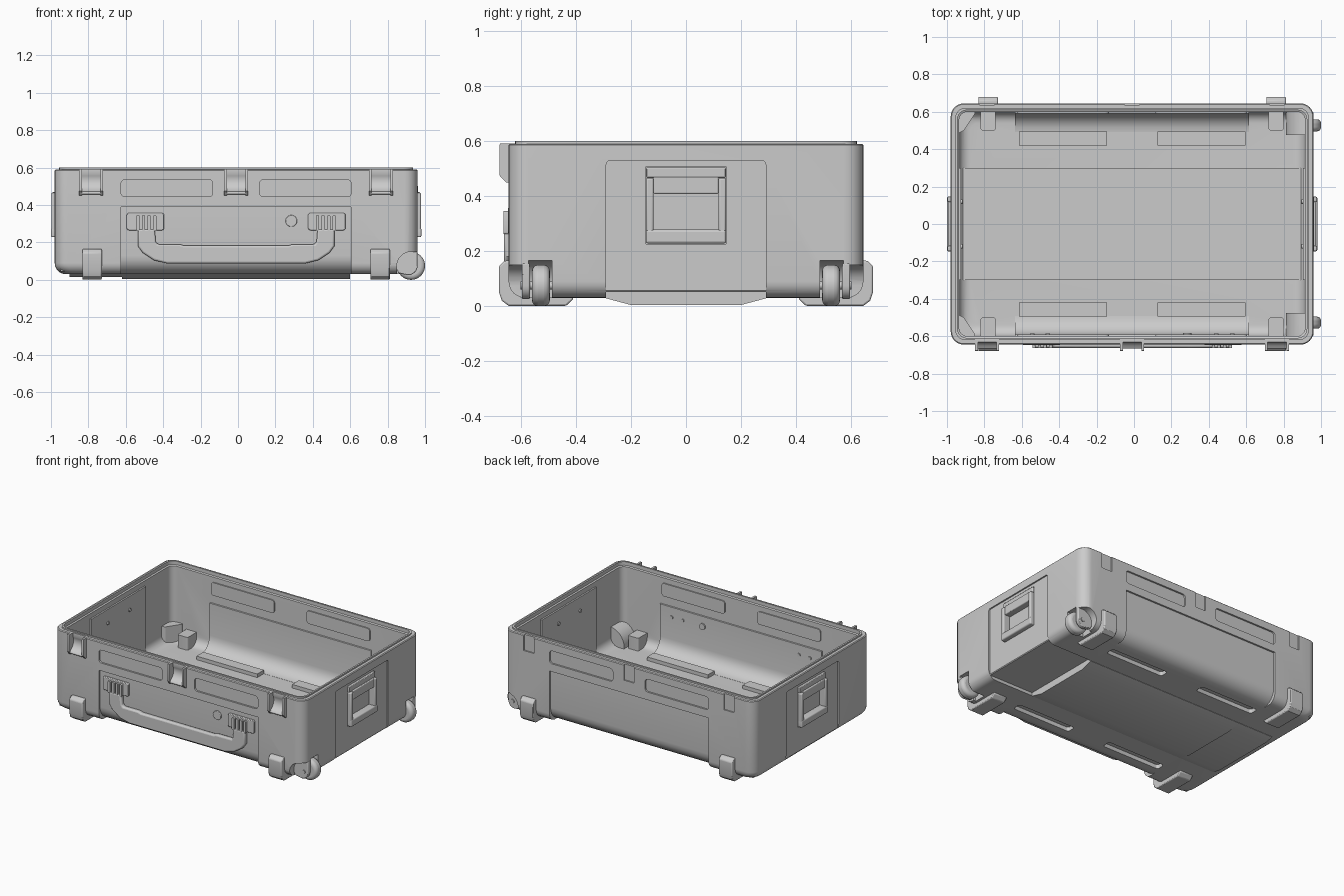
import bpy, bmesh, math
from math import sin, cos, pi, radians

if "Cube" in bpy.data.objects:
    bpy.data.objects.remove(bpy.data.objects["Cube"])

OX = -0.01   # case is symmetric about this x


def finish(name, bm, bevel=0, segs=3):
    bmesh.ops.recalc_face_normals(bm, faces=bm.faces[:])
    me = bpy.data.meshes.new(name)
    bm.to_mesh(me)
    bm.free()
    ob = bpy.data.objects.new(name, me)
    bpy.context.collection.objects.link(ob)
    me.shade_smooth()
    me.set_sharp_from_angle(angle=radians(32))
    if bevel:
        m = ob.modifiers.new("bevel", 'BEVEL')
        m.width, m.segments, m.limit_method, m.angle_limit = bevel, segs, 'ANGLE', radians(40)
    return ob


def prism(name, pts, axis, lo, hi, bevel=0, segs=3):
    """Extrude a 2D outline along an axis: x->(y,z), y->(x,z), z->(x,y)."""
    def place(u, v, w):
        p = {'x': (w, u, v), 'y': (u, w, v), 'z': (u, v, w)}[axis]
        return (p[0] + OX, p[1], p[2])
    bm = bmesh.new()
    a = [bm.verts.new(place(u, v, lo)) for u, v in pts]
    b = [bm.verts.new(place(u, v, hi)) for u, v in pts]
    n = len(pts)
    bm.faces.new(a)
    bm.faces.new(b)
    for i in range(n):
        bm.faces.new((a[i], a[(i + 1) % n], b[(i + 1) % n], b[i]))
    return finish(name, bm, bevel, segs)


def rrect(u0, u1, v0, v1, r=0.0, n=5):
    if r <= 0:
        return [(u0, v0), (u1, v0), (u1, v1), (u0, v1)]
    out = []
    for k, (cu, cv) in enumerate([(u1 - r, v1 - r), (u0 + r, v1 - r), (u0 + r, v0 + r), (u1 - r, v0 + r)]):
        out += [(cu + r * cos(pi / 2 * (k + i / n)), cv + r * sin(pi / 2 * (k + i / n))) for i in range(n + 1)]
    return out


def circle(u, v, r, n=32):
    return [(u + r * cos(2 * pi * i / n), v + r * sin(2 * pi * i / n)) for i in range(n)]


def arc(u, v, r, a0, a1, n=6):
    return [(u + r * cos(radians(a0 + (a1 - a0) * i / n)), v + r * sin(radians(a0 + (a1 - a0) * i / n)))
            for i in range(n + 1)]


def span(s, a, b):
    return sorted((s * a, s * b))


# Hollow shell: stacked rounded rectangles, outside up, over the rim, inside down
HX, HY = 0.97, 0.645
layers = [(0.06 - 0.06 * sin(pi / 12 * i), 0.09 - 0.06 * cos(pi / 12 * i), 0.07) for i in range(7)]
layers += [(0, 0.585, 0.07), (0.005, 0.59, 0.065), (0.024, 0.59, 0.055), (0.024, 0.6, 0.055),
           (0.036, 0.6, 0.05), (0.036, 0.575, 0.05), (0.045, 0.57, 0.045)]
layers += [(0.105 - 0.06 * cos(pi / 12 * i), 0.12 - 0.06 * sin(pi / 12 * i), 0.045) for i in range(7)]
bm = bmesh.new()
rings = [[bm.verts.new((x + OX, y, z)) for x, y in rrect(-HX + d, HX - d, -HY + d, HY - d, r, 6)]
         for d, z, r in layers]
for r0, r1 in zip(rings, rings[1:]):
    for i in range(len(r0)):
        j = (i + 1) % len(r0)
        bm.faces.new((r0[i], r0[j], r1[j], r1[i]))
bm.faces.new(rings[0])
bm.faces.new(rings[-1])
shell = finish("case_shell", bm)

add, cut = [], []

# Floor channel inside and its recess at the wheel end
add.append(prism("floor_channel", rrect(-0.915, 0.915, -0.3, 0.3), 'z', 0.045, 0.075))
cut.append(prism("channel_cut", rrect(0.61, 1.1, -0.29, 0.29), 'z', -0.1, 0.052))

for sy in (1, -1):
    # Long side panels: inner fillet and outer recess
    inner = [(0.615, 0.39), (0.592, 0.385)] + arc(0.492, 0.161, 0.1, 0, -90) + [(0.492, 0.045), (0.615, 0.045)]
    add.append(prism("inner_panel", [(sy * u, v) for u, v in inner], 'x', -0.625, 0.625))
    outer = [(0.72, 0.39), (0.633, 0.39)] + arc(0.533, 0.13, 0.1, 0, -90) + [(0.533, -0.05), (0.72, -0.05)]
    cut.append(prism("panel_cut", [(sy * u, v) for u, v in outer], 'x', -0.615, 0.615))
    for sx in (1, -1):
        # Upper wall slots, floor slots and foot pockets
        x0, x1 = span(sx, 0.125, 0.615)
        cut.append(prism("slot_cut", rrect(x0, x1, 0.445, 0.535, 0.02), 'y', *span(sy, 0.633, 0.8)))
        add.append(prism("slot_back", rrect(x0, x1, 0.445, 0.535, 0.02), 'y', *span(sy, 0.592, 0.615)))
        f0, f1 = span(sx, 0.135, 0.605)
        add.append(prism("slot_floor", rrect(f0, f1, *span(sy, 0.42, 0.495)), 'z', 0.045, 0.085))
        cut.append(prism("floor_cut", rrect(f0 + 0.008, f1 - 0.008, *span(sy, 0.428, 0.49), 0.018), 'z', -0.1, 0.058))
        a, b = span(sx, 0.73, 0.81)
        add.append(prism("foot_pocket", rrect(a, b, *span(sy, 0.5, 0.615), 0.012), 'z', 0.045, 0.15))
    # Wheel domes and wells
    dome = [(min(u, 0.945), max(v, 0.05)) for u, v in circle(0.935, 0.075, 0.113)]
    dome = [p for i, p in enumerate(dome) if p not in dome[:i]]
    add.append(prism("wheel_dome", dome, 'y', *span(sy, 0.475, 0.62)))
    well = [(0.93, 0.165)] + arc(0.93, 0.075, 0.09, 95, 180, 8) + [(0.84, -0.1), (1.1, -0.1), (1.1, 0.165)]
    cut.append(prism("wheel_well", well, 'y', *span(sy, 0.488, 0.572)))
    # Outer cheek is set in from the case side
    side = arc(0.935, 0.075, 0.075, 90, 180, 8) + [(0.86, -0.1), (1.1, -0.1), (1.1, 0.15)]
    cut.append(prism("cheek_cut", side, 'y', *span(sy, 0.572, 0.75)))
    # Closed corner bosses at the other end
    add.append(prism("corner_boss", [(-0.94, sy * 0.615), (-0.94, sy * 0.48), (-0.9, sy * 0.5), (-0.84, sy * 0.59),
                                     (-0.84, sy * 0.615)], 'z', 0.045, 0.18))

for sx in (1, -1):
    # End panels and carry handle pockets, with bosses inside
    add.append(prism("end_boss", rrect(-0.3, 0.3, 0.05, 0.535), 'x', *span(sx, 0.914, 0.94)))
    cut.append(prism("end_cut", rrect(-0.29, 0.29, -0.1, 0.53, 0.015), 'x', *span(sx, 0.96, 1.1)))
    cut.append(prism("pocket_cut", rrect(-0.148, 0.148, 0.225, 0.508, 0.006), 'x', *span(sx, 0.937, 1.1)))

for x in (-0.775, 0, 0.775):
    # Front latch recesses and shallow rear keeper recesses
    cut.append(prism("latch_cut", rrect(x - 0.052, x + 0.052, 0.455, 0.7), 'y', -0.8, -0.622))
    cut.append(prism("keeper_cut", rrect(x - 0.04, x + 0.04, 0.48, 0.7), 'y', 0.636, 0.8))

for tool, op in [(t, 'UNION') for t in add] + [(t, 'DIFFERENCE') for t in cut]:
    tool.hide_render = True
    m = shell.modifiers.new(op, 'BOOLEAN')
    m.object, m.operation, m.solver = tool, op, 'EXACT'
deps = bpy.context.evaluated_depsgraph_get()
me = bpy.data.meshes.new_from_object(shell.evaluated_get(deps))
shell.modifiers.clear()
shell.data = me
me.shade_smooth()
me.set_sharp_from_angle(angle=radians(28))
for tool in add + cut:
    bpy.data.objects.remove(tool)

# Base rib, lower in the middle and shallower at the closed end
prism("base_rib", [(-0.29, 0.04), (-0.29, 0.028), (-0.2, 0.004), (0.2, 0.004), (0.29, 0.028), (0.29, 0.04)],
      'x', -0.61, 0.61)
prism("base_end_rib", [(-0.29, 0.04), (-0.29, 0.028), (-0.235, 0.014), (0.235, 0.014), (0.29, 0.028), (0.29, 0.04)],
      'x', -0.89, -0.6)

for sy, side in ((1, "back"), (-1, "front")):
    # Corner feet
    foot = [(0.6, 0.165), (0.66, 0.165), (0.68, 0.145), (0.68, 0.05), (0.67, 0.02), (0.645, 0.001),
            (0.435, 0.001), (0.41, 0.025), (0.41, 0.04), (0.6, 0.05)]
    for x in (-0.77, 0.77):
        prism(side + "_foot", [(sy * u, v) for u, v in foot], 'x', x - 0.052, x + 0.052, 0.006, 2)
    # Wheels with cheeks and axles
    prism(side + "_wheel", circle(0.935, 0.075, 0.075, 40), 'y', *span(sy, 0.495, 0.56), 0.022, 4)
    cheek = arc(0.92, 0.075, 0.05, -90, 0, 6) + [(0.97, 0.155), (0.855, 0.155), (0.855, 0.06), (0.87, 0.035)]
    prism(side + "_wheel_cheek", cheek, 'y', *span(sy, 0.568, 0.596), 0.004, 2)
    prism(side + "_axle", circle(0.935, 0.075, 0.014, 16), 'y', *span(sy, 0.482, 0.602))

# Front latches: cheeks with pins and a hollow curved back
for x in (-0.775, 0, 0.775):
    prof = [(-0.615, 0.592), (-0.675, 0.592), (-0.678, 0.585), (-0.678, 0.475), (-0.655, 0.45), (-0.615, 0.45)]
    for s in (1, -1):
        a, b = span(s, 0.05, 0.064)
        prism("latch_cheek", prof, 'x', x + a, x + b)
    prism("latch_pin", circle(-0.657, 0.465, 0.009, 12), 'x', x - 0.06, x + 0.06)
    prism("latch_saddle", [(-0.61, 0.592), (-0.632, 0.592)] + arc(-0.69, 0.535, 0.065, 30, -65, 8) + [(-0.61, 0.46)],
          'x', x - 0.05, x + 0.05)

# Front carry handle
half = [(0.28, 0.183), (0.3, 0.19), (0.42, 0.19), (0.43, 0.205), (0.435, 0.27)]
low = [(0.37, 0.088), (0.44, 0.105), (0.5, 0.145), (0.525, 0.18), (0.525, 0.27)]
outline = low + half[::-1] + [(-u, v) for u, v in half] + [(-u, v) for u, v in low[::-1]]
prism("front_handle", outline, 'y', -0.662, -0.628, 0.01, 3)
for s in (1, -1):
    prism("handle_mount", rrect(*span(s, 0.385, 0.585), 0.265, 0.357, 0.012), 'y', -0.648, -0.625, 0.004, 2)
    for i in range(4):
        x = s * (0.435 + 0.03 * i)
        prism("handle_knuckle", rrect(x - 0.009, x + 0.009, 0.262, 0.345, 0.006, 3), 'y', -0.664, -0.63)
    for x in (0.45, 0.535):
        prism("handle_rivet", circle(s * x, 0.315, 0.012, 16), 'y', -0.597, -0.585)
prism("pressure_valve", circle(0.295, 0.315, 0.031), 'y', -0.641, -0.625, 0.003, 2)
prism("valve_nut", circle(0.295, 0.315, 0.022, 24), 'y', -0.597, -0.583)

# Side carry handles in their pockets
for sx, side in ((1, "right"), (-1, "left")):
    prism(side + "_handle_hinge", rrect(-0.145, 0.145, 0.466, 0.504, 0.005), 'x', *span(sx, 0.935, 0.972), 0.004, 2)
    prism(side + "_handle_top", rrect(-0.118, 0.118, 0.408, 0.47, 0.005), 'x', *span(sx, 0.935, 0.983), 0.012)
    prism(side + "_handle_grip", rrect(-0.146, 0.146, 0.228, 0.278, 0.008), 'x', *span(sx, 0.937, 0.99), 0.012)
    for s in (1, -1):
        prism(side + "_handle_arm", rrect(*span(s, 0.118, 0.146), 0.25, 0.466), 'x', *span(sx, 0.937, 0.988), 0.007)
        prism(side + "_inner_rivet", circle(s * 0.12, 0.44, 0.012, 16), 'x', *span(sx, 0.906, 0.93))
